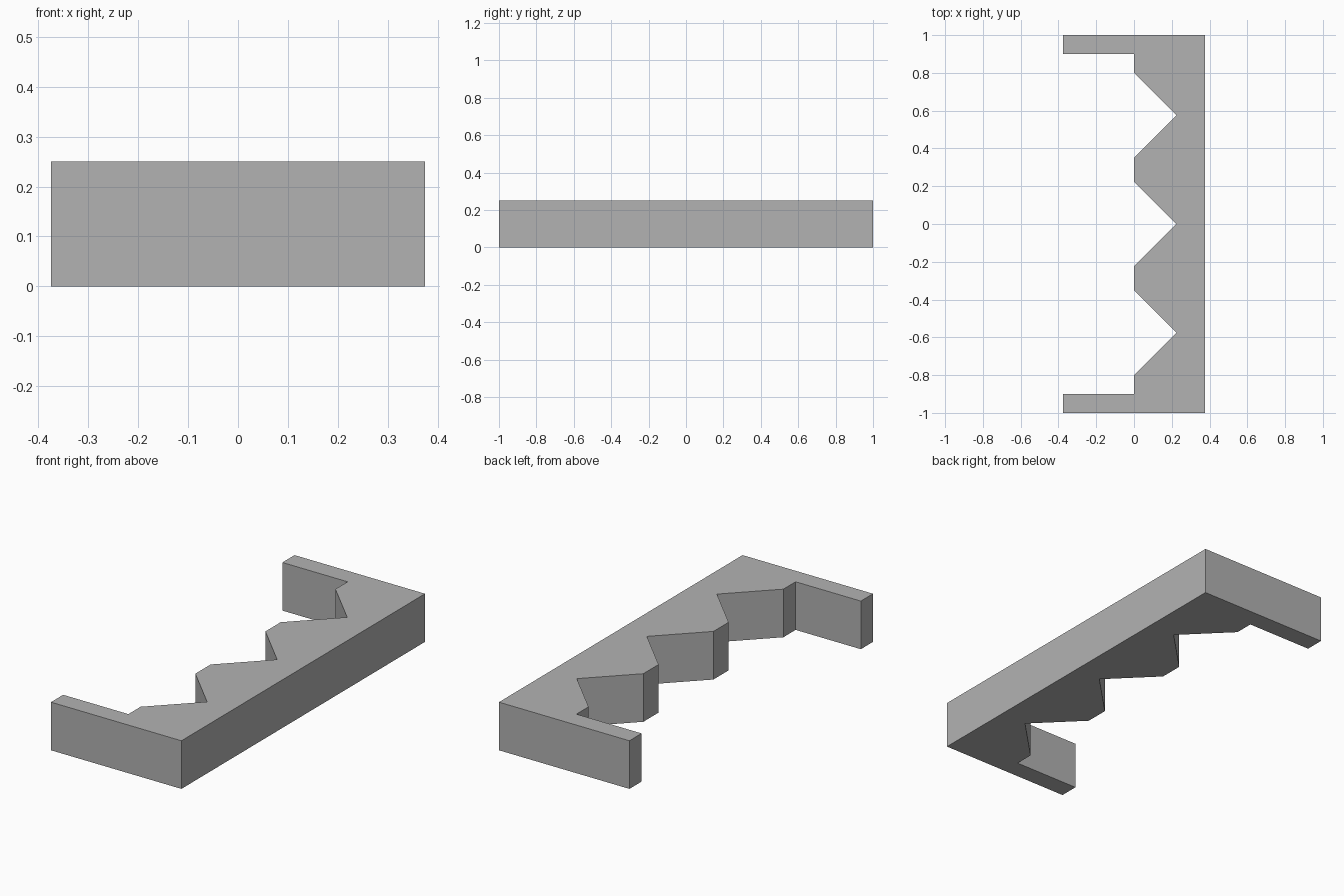
import bpy
import bmesh

cube = bpy.data.objects.get("Cube")
if cube:
    bpy.data.objects.remove(cube, do_unlink=True)

# Dimensions
HALF_X, HALF_Y, HEIGHT = 0.375, 1.0, 0.25
ARM_INNER_Y = 0.9
NOTCH = 0.225            # depth and half width of each V notch
NOTCH_SPACING = 0.575

# Flat grey material
grey = bpy.data.materials.new("plain_grey")
grey.use_nodes = True
colour = (0.448, 0.448, 0.448, 1.0)
grey.diffuse_color = colour
grey.node_tree.nodes["Principled BSDF"].inputs["Base Color"].default_value = colour

# Bracket outline: straight back, two end arms, three V notches
outline = [(-HALF_X, -HALF_Y), (HALF_X, -HALF_Y), (HALF_X, HALF_Y),
           (-HALF_X, HALF_Y), (-HALF_X, ARM_INNER_Y), (0, ARM_INNER_Y)]
for step in (1, 0, -1):
    y = step * NOTCH_SPACING
    outline += [(0, y + NOTCH), (NOTCH, y), (0, y - NOTCH)]
outline += [(0, -ARM_INNER_Y), (-HALF_X, -ARM_INNER_Y)]

# Extrude the outline into a solid
bm = bmesh.new()
base = bm.faces.new([bm.verts.new((x, y, 0)) for x, y in outline])
result = bmesh.ops.extrude_face_region(bm, geom=[base], use_keep_orig=True)
top_verts = [g for g in result["geom"] if isinstance(g, bmesh.types.BMVert)]
bmesh.ops.translate(bm, verts=top_verts, vec=(0, 0, HEIGHT))
bmesh.ops.recalc_face_normals(bm, faces=bm.faces)

mesh = bpy.data.meshes.new("notched_bracket")
bm.to_mesh(mesh)
bm.free()
mesh.materials.append(grey)
bracket = bpy.data.objects.new("notched_bracket", mesh)
bpy.context.collection.objects.link(bracket)
